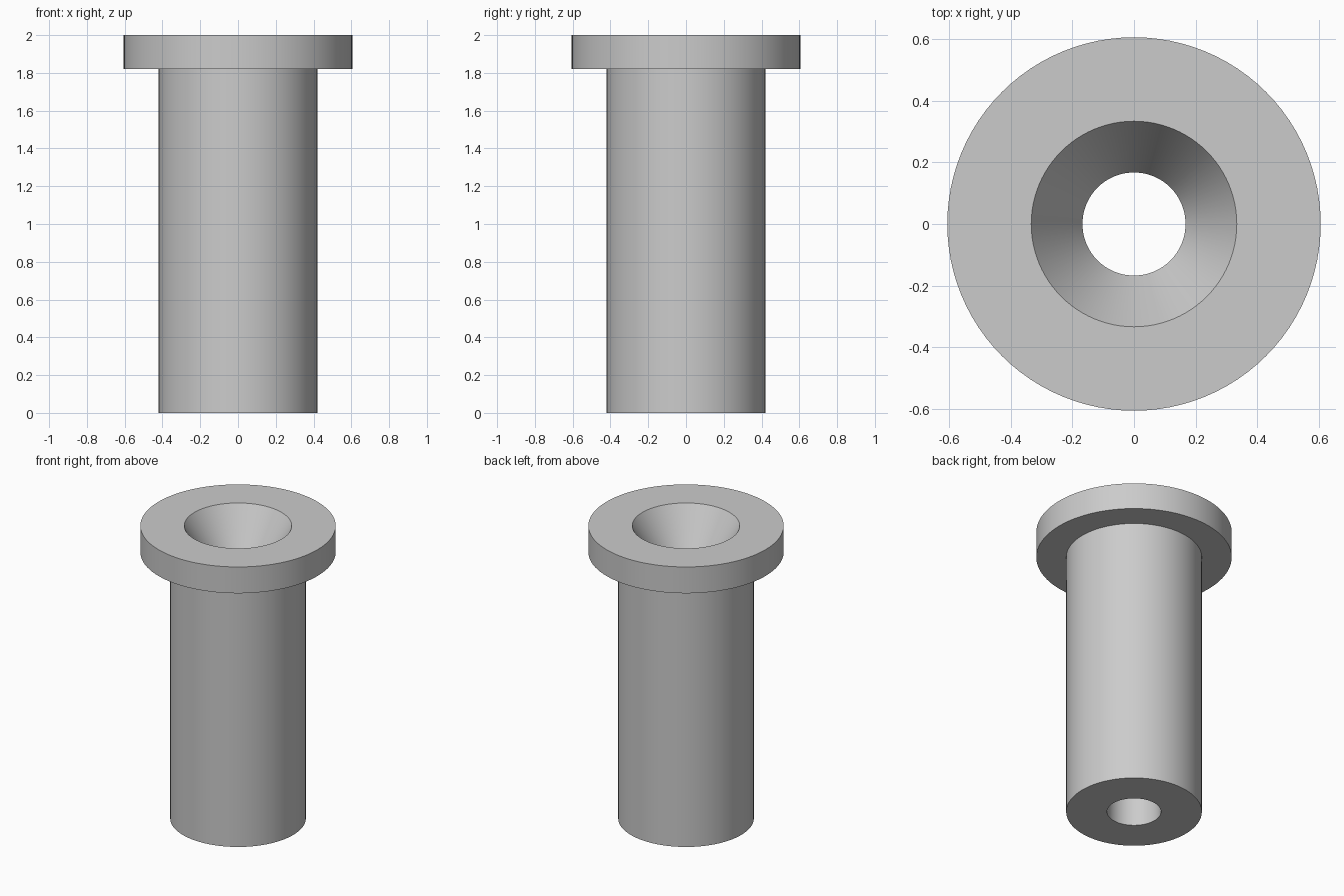
import bpy
import bmesh
import math

default = bpy.data.objects.get("Cube")
if default:
    bpy.data.objects.remove(default, do_unlink=True)

grey = bpy.data.materials.new("plain grey")
grey.use_nodes = True
colour = (0.6, 0.6, 0.6, 1.0)
grey.diffuse_color = colour
grey.node_tree.nodes["Principled BSDF"].inputs["Base Color"].default_value = colour

HEIGHT, FLANGE_Z = 2.0, 1.82
BODY_R, FLANGE_R = 0.42, 0.605
BORE_R, MOUTH_R, CONE_DEPTH = 0.167, 0.333, 0.27
SEGMENTS = 96

# Closed cross-section of the bushing: shank, flange, tapered mouth, bore
profile = [
    (BORE_R, 0), (BODY_R, 0),
    (BODY_R, FLANGE_Z), (FLANGE_R, FLANGE_Z), (FLANGE_R, HEIGHT),
    (MOUTH_R, HEIGHT), (BORE_R, HEIGHT - CONE_DEPTH),
]


def lathe(name, points, material):
    """Revolve a closed (radius, height) loop about the z axis."""
    bm = bmesh.new()
    rings = []
    for i in range(SEGMENTS):
        a = math.tau * i / SEGMENTS
        rings.append([bm.verts.new((r * math.cos(a), r * math.sin(a), z))
                      for r, z in points])
    for i, ring in enumerate(rings):
        after = rings[(i + 1) % SEGMENTS]
        for j in range(len(points)):
            k = (j + 1) % len(points)
            bm.faces.new((ring[j], after[j], after[k], ring[k]))
    bmesh.ops.recalc_face_normals(bm, faces=bm.faces)
    mesh = bpy.data.meshes.new(name)
    bm.to_mesh(mesh)
    bm.free()
    mesh.materials.append(material)
    obj = bpy.data.objects.new(name, mesh)
    bpy.context.collection.objects.link(obj)
    return obj


bushing = lathe("flanged_bushing", profile, grey)

# Round walls smooth, rims crisp
bpy.ops.object.select_all(action="DESELECT")
bushing.select_set(True)
bpy.context.view_layer.objects.active = bushing
bpy.ops.object.shade_smooth_by_angle(angle=math.radians(25))
